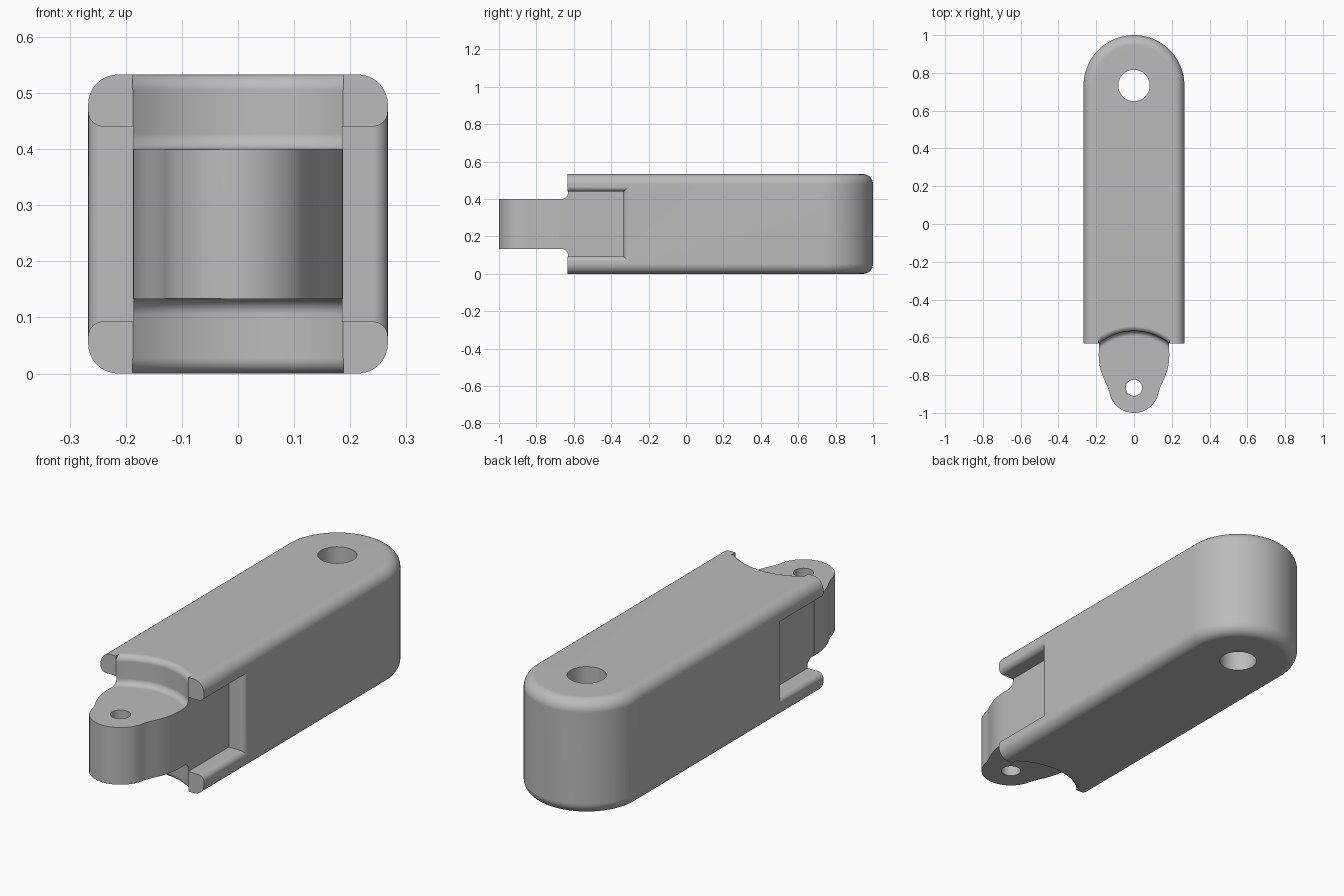
import bpy, bmesh
from math import sin, cos, pi, sqrt, radians, hypot
from mathutils import Vector
from mathutils.geometry import interpolate_bezier

if "Cube" in bpy.data.objects:
    bpy.data.objects.remove(bpy.data.objects["Cube"])

HEIGHT, HALF_W = 0.533, 0.267        # main body section
BACK_PIVOT, FRONT_PIVOT = 0.733, -0.867
BODY_FRONT = -0.633
TONGUE_W, TONGUE_TOP, TIP_R = 0.187, 0.40, 0.133
SMALL = 0.027                        # small fillet radius


def loft(name, rings):
    """Skin a stack of matching closed rings and cap both ends."""
    bm = bmesh.new()
    rows = [[bm.verts.new(p) for p in ring] for ring in rings]
    n = len(rows[0])
    for a, b in zip(rows, rows[1:]):
        for i in range(n):
            j = (i + 1) % n
            bm.faces.new((a[i], a[j], b[j], b[i]))
    bm.faces.new(rows[0][::-1])
    bm.faces.new(rows[-1])
    bmesh.ops.recalc_face_normals(bm, faces=bm.faces)
    mesh = bpy.data.meshes.new(name)
    bm.to_mesh(mesh)
    bm.free()
    ob = bpy.data.objects.new(name, mesh)
    bpy.context.scene.collection.objects.link(ob)
    return ob


def disc(r, z, y, n=96):
    return [(r * cos(2 * pi * i / n), y + r * sin(2 * pi * i / n), z) for i in range(n)]


def box(name, x, y0, y1, z0, z1):
    return loft(name, [[(-x, y0, z), (x, y0, z), (x, y1, z), (-x, y1, z)] for z in (z0, z1)])


def combine(target, tool, operation):
    """Apply a boolean and throw the tool away."""
    mod = target.modifiers.new("combine", 'BOOLEAN')
    mod.object, mod.operation, mod.solver = tool, operation, 'EXACT'
    deps = bpy.context.evaluated_depsgraph_get()
    mesh = bpy.data.meshes.new_from_object(target.evaluated_get(deps))
    target.modifiers.clear()
    target.data = mesh
    bpy.data.objects.remove(tool)


# Body: round-backed bar, its upper and lower rims filleted
def body_ring(inset, z):
    w = HALF_W - inset
    arc = [(w * cos(pi * i / 40), BACK_PIVOT + w * sin(pi * i / 40), z) for i in range(41)]
    return [(w, BODY_FRONT, z)] + arc + [(-w, BODY_FRONT, z)]


RIM = 0.053
steps = [(RIM * (1 - cos(a)), RIM * (1 - sin(a))) for a in (pi / 2 * i / 8 for i in range(9))]
rings = [body_ring(i, z) for z, i in steps]
rings = [body_ring(RIM * (1 - sin(pi / 2 * i / 8)), RIM * (1 - cos(pi / 2 * i / 8))) for i in range(9)]
rings += [[(x, y, HEIGHT - z) for x, y, z in ring] for ring in reversed(rings)]
body = loft("link_body", rings)

# Tongue: waisted plan ending in a round tip
waist = interpolate_bezier(Vector((TONGUE_W, -0.69)), Vector((TONGUE_W, -0.80)),
                           Vector((0.14, -0.84)), Vector((0.13, -0.895)), 14)
side = [(TONGUE_W, -0.5)] + [tuple(p)[:2] for p in waist]
tip = [(TIP_R * cos(a), FRONT_PIVOT + TIP_R * sin(a))
       for a in (radians(-12 - 156 * i / 32) for i in range(1, 32))]
plan = side + tip + [(-x, y) for x, y in reversed(side)]
tongue = loft("tongue", [[(x, y, z) for x, y in plan] for z in (0.06, HEIGHT - 0.06)])
combine(body, tongue, 'UNION')

# Curved steps above and below the tongue
WALL_R = 0.30
quarter = [pi / 2 * i / 6 for i in range(7)]
profile = [(WALL_R - SMALL + SMALL * sin(a), TONGUE_TOP + SMALL * (1 - cos(a))) for a in quarter]
profile += [(WALL_R + SMALL * (1 - cos(a)), HEIGHT - SMALL + SMALL * sin(a)) for a in quarter]
profile.append((WALL_R + SMALL, HEIGHT + 0.1))
for upper in (True, False):
    cutter = loft("step_cutter", [disc(r, z if upper else HEIGHT - z, FRONT_PIVOT)
                                  for r, z in profile])
    combine(cutter, box("clip", TONGUE_W + 0.001, -1.5, 0, -0.5, 1), 'INTERSECT')
    combine(body, cutter, 'DIFFERENCE')

# Side pockets with flared, rounded rims
Z0, Z1, POCKET_END = 0.093, 0.44, -0.333
start = HALF_W - SMALL
levels = [(TONGUE_W - 0.001, 0)]
levels += [(start + SMALL * sin(a), SMALL * (1 - cos(a))) for a in quarter]
levels.append((HALF_W + 0.1, SMALL))
for s in (1, -1):
    cutter = loft("pocket_cutter", [
        [(s * x, -0.68, Z0 - e), (s * x, POCKET_END + e, Z0 - e),
         (s * x, POCKET_END + e, Z1 + e), (s * x, -0.68, Z1 + e)] for x, e in levels])
    combine(body, cutter, 'DIFFERENCE')

# Pivot holes
for r, y in ((0.083, BACK_PIVOT), (0.043, FRONT_PIVOT)):
    combine(body, loft("hole_cutter", [disc(r, z, y, 48) for z in (-0.2, 0.8)]), 'DIFFERENCE')

# Softened rim on one side of the tongue tip
bm = bmesh.new()
bm.from_mesh(body.data)
bmesh.ops.remove_doubles(bm, verts=bm.verts, dist=0.0002)


def on_tip_rim(v):
    x, y, z = v.co
    return (abs(hypot(x, y - FRONT_PIVOT) - TIP_R) < 0.003 and x < -0.02 and y < FRONT_PIVOT
            and min(abs(z - TONGUE_TOP), abs(z - HEIGHT + TONGUE_TOP)) < 0.002)


rim = [e for e in bm.edges if all(on_tip_rim(v) for v in e.verts)]
bmesh.ops.bevel(bm, geom=rim, offset=0.02, segments=3, profile=0.5, affect='EDGES',
                clamp_overlap=True)
bm.to_mesh(body.data)
bm.free()

# Material and shading
grey = bpy.data.materials.new("plain grey")
grey.use_nodes = True
colour = (0.5, 0.5, 0.5, 1)
grey.diffuse_color = colour
grey.node_tree.nodes["Principled BSDF"].inputs["Base Color"].default_value = colour
body.data.materials.clear()
body.data.materials.append(grey)
bpy.ops.object.select_all(action='DESELECT')
body.select_set(True)
bpy.context.view_layer.objects.active = body
bpy.ops.object.shade_smooth_by_angle(angle=radians(30))
weighted = body.modifiers.new("even shading", 'WEIGHTED_NORMAL')
weighted.keep_sharp = True
